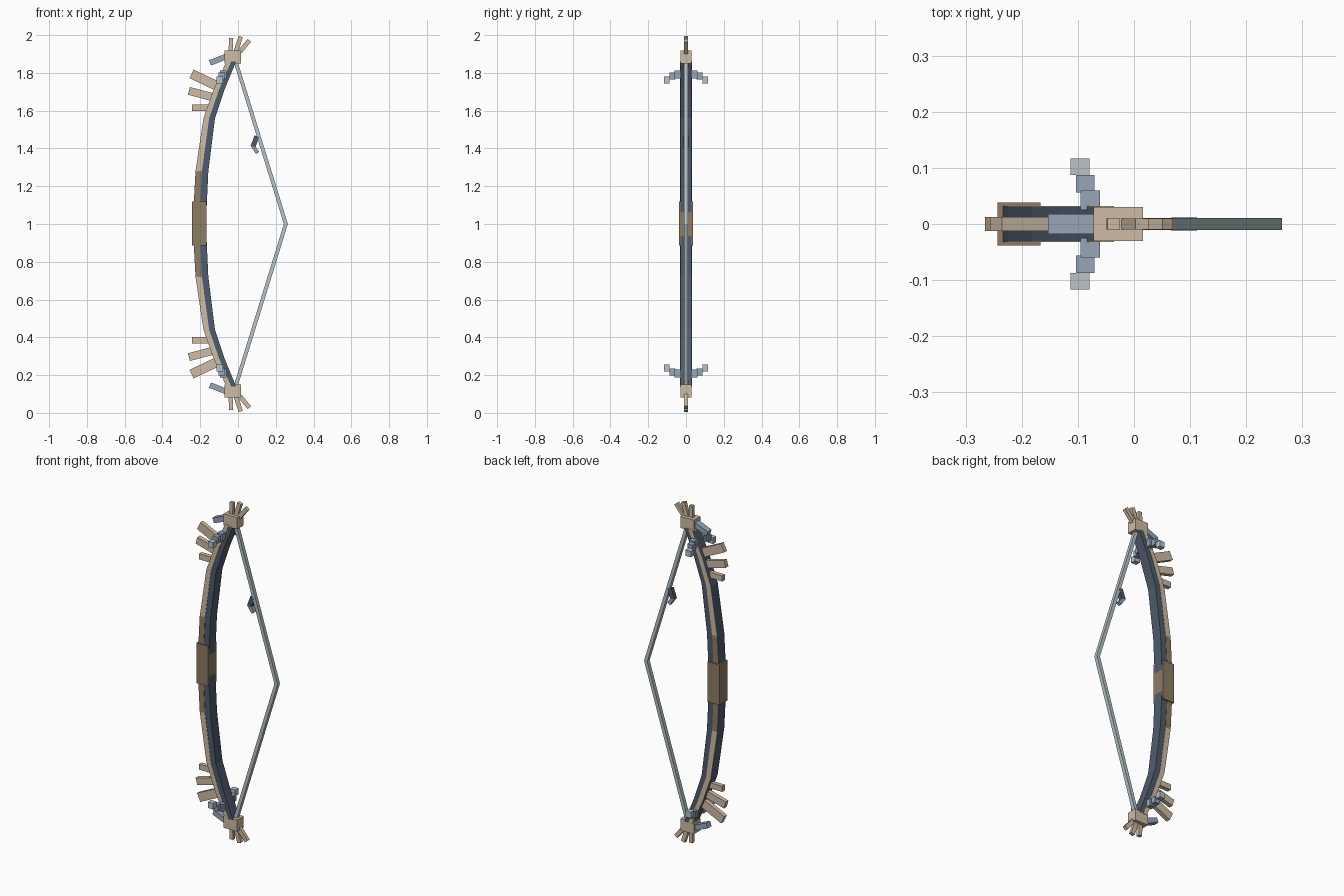
import bpy, bmesh
from mathutils import Vector

cube = bpy.data.objects.get("Cube")
if cube:
    bpy.data.objects.remove(cube, do_unlink=True)


def material(name, rgb):
    m = bpy.data.materials.new(name)
    m.use_nodes = True
    m.diffuse_color = (*rgb, 1)
    m.node_tree.nodes["Principled BSDF"].inputs["Base Color"].default_value = (*rgb, 1)
    return m


CREAM = material("cream bone", (0.62, 0.50, 0.38))
BROWN = material("brown leather", (0.27, 0.20, 0.13))
SLATE = material("dark slate", (0.08, 0.105, 0.15))
STEEL = material("blue grey", (0.31, 0.38, 0.47))
PALE = material("pale string", (0.48, 0.55, 0.59))


def prism(name, outline, y0, y1, mat, flip=False):
    """Extrude an x/z outline from y0 to y1; flip mirrors it about mid height."""
    pts = [(x, 2 - z if flip else z) for x, z in outline]
    bm = bmesh.new()
    front = [bm.verts.new((x, y0, z)) for x, z in pts]
    back = [bm.verts.new((x, y1, z)) for x, z in pts]
    bm.faces.new(front)
    bm.faces.new(back[::-1])
    n = len(pts)
    for i in range(n):
        j = (i + 1) % n
        bm.faces.new((front[i], back[i], back[j], front[j]))
    bmesh.ops.recalc_face_normals(bm, faces=bm.faces)
    me = bpy.data.meshes.new(name)
    bm.to_mesh(me)
    bm.free()
    me.materials.append(mat)
    ob = bpy.data.objects.new(name, me)
    bpy.context.collection.objects.link(ob)
    return ob


def bar(name, a, b, width, half, mat, flip=False):
    """Straight bar between two x/z points, centred on y = 0."""
    a, b = Vector(a), Vector(b)
    d = (b - a).normalized()
    n = Vector((-d.y, d.x)) * width / 2
    return prism(name, [a + n, b + n, b - n, a - n], -half, half, mat, flip)


def block(name, x0, x1, y0, y1, z0, z1, mat, flip=False):
    return prism(name, [(x0, z0), (x1, z0), (x1, z1), (x0, z1)], y0, y1, mat, flip)


# Outer and inner edge of the upper limb, from the grip to the tip
outer = [(-0.24, 1.0), (-0.225, 1.28), (-0.183, 1.56), (-0.13, 1.71), (-0.062, 1.86)]
inner = [(-0.17, 1.0), (-0.157, 1.28), (-0.122, 1.56), (-0.068, 1.72), (-0.01, 1.86)]
outer = [Vector(p) for p in outer]
inner = [Vector(p) for p in inner]
middle = [a.lerp(b, 0.5) for a, b in zip(outer, inner)]

for side, flip in (("upper", False), ("lower", True)):
    # Limb core with side plates along its outer half
    prism(side + "_limb", outer + inner[::-1], -0.03, 0.03, SLATE, flip)
    for i in range(4):
        plate = [outer[i], outer[i + 1], middle[i + 1], middle[i]]
        mat = BROWN if i == 0 else CREAM
        for s in (-1, 1):
            prism(side + "_limb_plate", plate, s * 0.03, s * 0.032, mat, flip)

    # Tip block and its spikes
    block(side + "_tip_block", -0.072, 0.016, -0.03, 0.03, 1.85, 1.918, CREAM, flip)
    for a, b, w in (((-0.04, 1.9), (-0.036, 1.985), 0.022),
                    ((-0.015, 1.9), (0.014, 1.992), 0.024),
                    ((0.0, 1.9), (0.06, 1.972), 0.024)):
        bar(side + "_tip_spike", a, b, w, 0.01, CREAM, flip)
    bar(side + "_back_spike", (-0.06, 1.888), (-0.148, 1.853), 0.03, 0.018, STEEL, flip)

    # Feathers on the outer edge
    for a, b, w in (((-0.11, 1.73), (-0.246, 1.795), 0.05),
                    ((-0.13, 1.67), (-0.26, 1.705), 0.042),
                    ((-0.15, 1.615), (-0.243, 1.615), 0.033)):
        bar(side + "_feather", a, b, w, 0.0125, CREAM, flip)

    # Stepped side claws
    for s in (-1, 1):
        block(side + "_claw_base", -0.095, -0.061, s * 0.025, s * 0.06, 1.77, 1.812, STEEL, flip)
        block(side + "_claw_middle", -0.103, -0.07, s * 0.056, s * 0.087, 1.765, 1.802, STEEL, flip)
        block(side + "_claw_end", -0.113, -0.079, s * 0.087, s * 0.117, 1.745, 1.78, PALE, flip)

# Grip
block("grip", -0.243, -0.167, -0.038, 0.038, 0.885, 1.12, BROWN)

# Drawn string, with one mitred corner
string = [(-0.023, 1.86), (0.243, 1.0), (-0.023, 0.14),
          (-0.002, 0.14), (0.264, 1.0), (-0.002, 1.86)]
prism("string_upper", [string[0], string[1], string[4], string[5]], -0.011, 0.011, PALE)
prism("string_lower", [string[1], string[2], string[3], string[4]], -0.011, 0.011, PALE)

# Small charm hanging from the string
bar("charm_top", (0.1, 1.465), (0.08, 1.41), 0.026, 0.012, SLATE)
bar("charm_tail", (0.074, 1.42), (0.104, 1.376), 0.02, 0.0115, STEEL)
